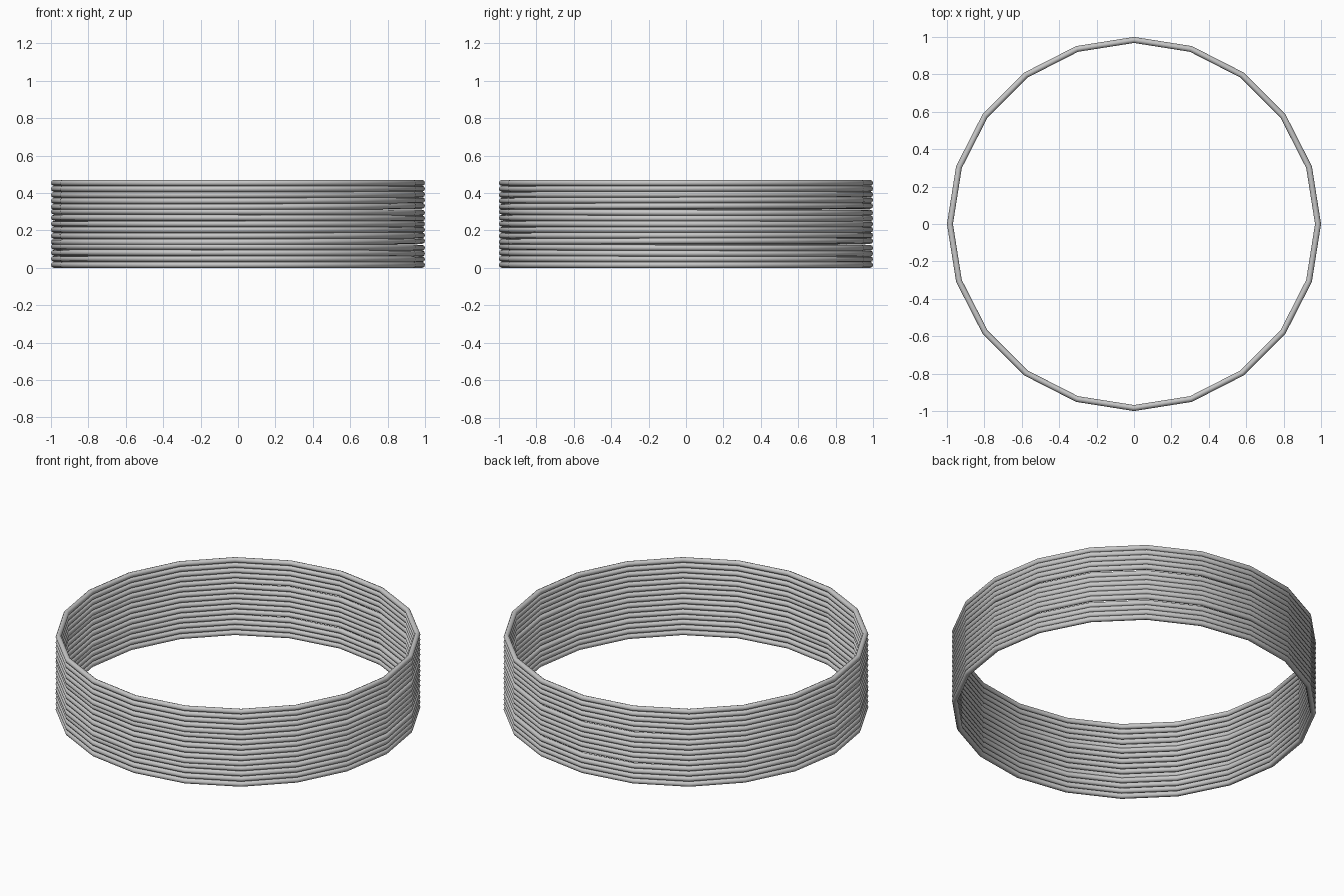
import bpy
from mathutils import Vector, Quaternion

cube = bpy.data.objects.get("Cube")
if cube:
    bpy.data.objects.remove(cube, do_unlink=True)

# Single plain metal colour
metal = bpy.data.materials.new("grey_metal")
metal.use_nodes = True
colour = (0.57, 0.57, 0.57, 1)
metal.diffuse_color = colour
metal.node_tree.nodes["Principled BSDF"].inputs["Base Color"].default_value = colour

WIRE = 0.016
RADIUS = 1 - WIRE
HEIGHT = 0.47
GROUPS = (4, 6, 5)      # rings per bundle, bottom to top
TILT = 0.004            # bundles part slightly at the back left
pitch = (HEIGHT - 2 * WIRE) / (sum(GROUPS) - 1)
axis = Vector((1, -1, 0))


def add_ring(name, z, angle):
    bpy.ops.mesh.primitive_torus_add(
        major_segments=20, minor_segments=8,
        major_radius=RADIUS, minor_radius=WIRE, location=(0, 0, z))
    ring = bpy.context.object
    ring.name = name
    ring.rotation_mode = 'QUATERNION'
    ring.rotation_quaternion = Quaternion(axis, angle)
    ring.data.materials.append(metal)
    bpy.ops.object.shade_smooth()


# Stack of thin rings in three bundles
index = 0
for g, count in enumerate(GROUPS):
    start = TILT if g > 0 else 0
    end = -TILT if g < len(GROUPS) - 1 else 0
    for i in range(count):
        angle = start + (end - start) * i / (count - 1)
        add_ring(f"wire_ring_{index + 1}", WIRE + index * pitch, angle)
        index += 1
